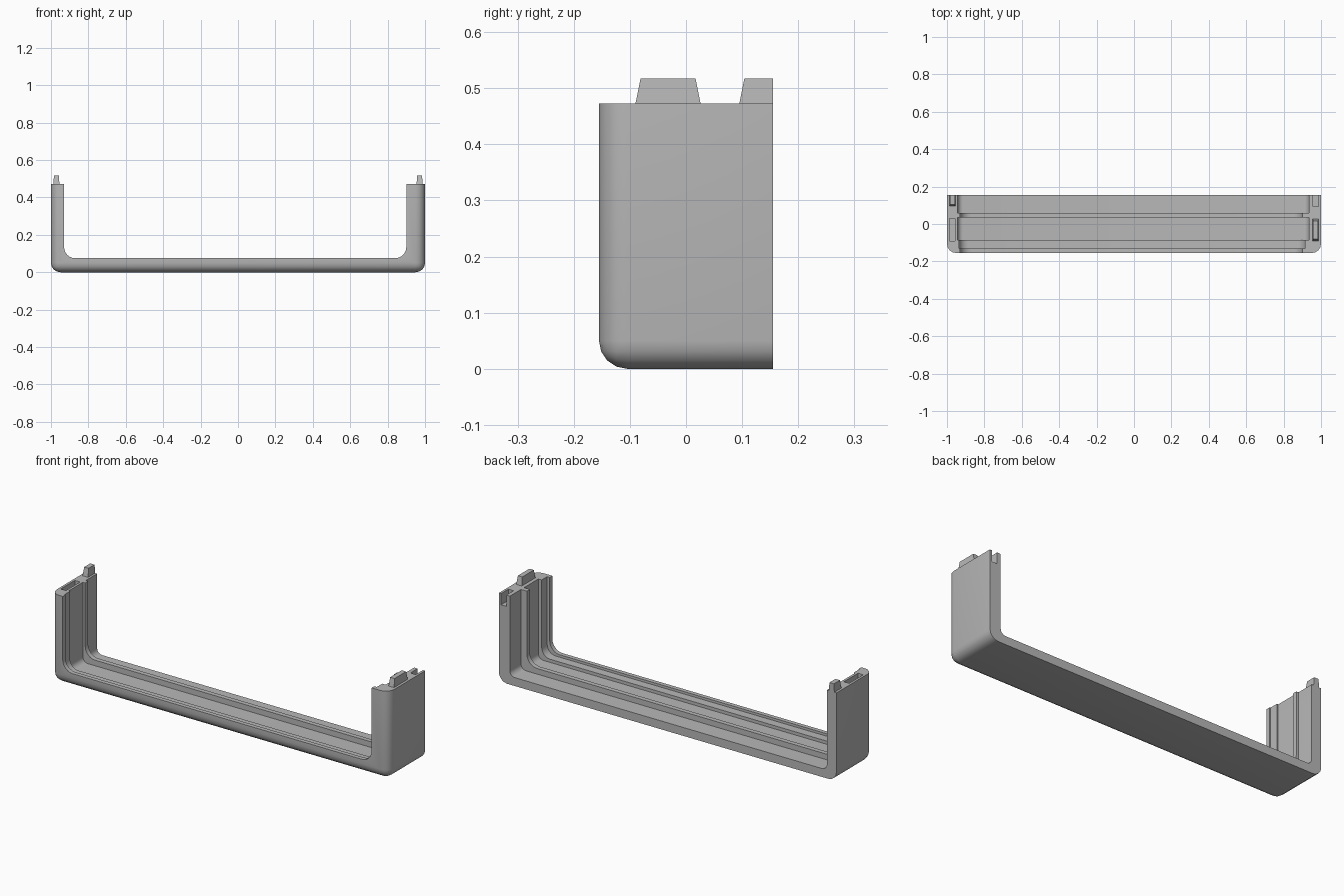
import bpy, bmesh, math
from mathutils import Vector

cube = bpy.data.objects.get("Cube")
if cube:
    bpy.data.objects.remove(cube, do_unlink=True)

BACK, TOP = 0.155, 0.473

grey = bpy.data.materials.new("plain_grey")
grey.use_nodes = True
colour = (0.48, 0.48, 0.48, 1)
grey.diffuse_color = colour
for node in grey.node_tree.nodes:
    if node.type == 'BSDF_PRINCIPLED':
        node.inputs["Base Color"].default_value = colour


def finish(bm, name):
    bmesh.ops.recalc_face_normals(bm, faces=bm.faces[:])
    mesh = bpy.data.meshes.new(name)
    bm.to_mesh(mesh)
    bm.free()
    mesh.materials.append(grey)
    ob = bpy.data.objects.new(name, mesh)
    bpy.context.collection.objects.link(ob)
    return ob


def activate(ob):
    bpy.ops.object.select_all(action='DESELECT')
    ob.select_set(True)
    bpy.context.view_layer.objects.active = ob


def box(bm, low, high):
    made = bmesh.ops.create_cube(bm, size=1)["verts"]
    for v in made:
        v.co = Vector([(low[i] + high[i]) / 2 + v.co[i] * (high[i] - low[i]) for i in range(3)])
    return made


def opening(left, right, floor, radius, y0, y1):
    """U-shaped cutter with rounded lower corners, extruded along y."""
    outline = [(right, 1), (left, 1)]
    for cx, start in ((left + radius, math.pi), (right - radius, 1.5 * math.pi)):
        for i in range(7):
            a = start + i * math.pi / 12
            outline.append((cx + radius * math.cos(a), floor + radius + radius * math.sin(a)))
    bm = bmesh.new()
    face = bm.faces.new([bm.verts.new((x, y0, z)) for x, z in outline])
    new = bmesh.ops.extrude_face_region(bm, geom=[face])["geom"]
    for v in new:
        if isinstance(v, bmesh.types.BMVert):
            v.co.y = y1
    return finish(bm, "opening_cutter")


def slot(x0, x1, y0, y1):
    bm = bmesh.new()
    box(bm, (x0, y0, TOP - 0.06), (x1, y1, 1))
    return finish(bm, "slot_cutter")


# Outer block, rounded along the front and the bottom side edges
bm = bmesh.new()
box(bm, (-1, -BACK, 0), (1, BACK, TOP))
rounded = []
for e in bm.edges:
    mid = (e.verts[0].co + e.verts[1].co) / 2
    at_front, at_bottom, at_side = mid.y < -0.1, mid.z < 0.01, abs(mid.x) > 0.9
    if at_front + at_bottom + at_side == 2 and mid.z < TOP - 0.01:
        rounded.append(e)
bmesh.ops.bevel(bm, geom=rounded, offset=0.05, offset_type='OFFSET',
                segments=4, profile=0.5, affect='EDGES')
frame = finish(bm, "u_frame")

# Main opening, stepped grooves between the ribs, and the joint slots
cutters = [
    opening(-0.93, 0.90, 0.075, 0.06, -0.5, 0.5),
    opening(-0.935, 0.915, 0.062, 0.05, -0.132, -0.06),
    opening(-0.943, 0.935, 0.045, 0.03, -0.086, 0.035),
    opening(-0.943, 0.935, 0.045, 0.03, 0.06, 0.5),
    slot(-0.987, -0.956, -0.09, 0.03),
    slot(0.956, 0.987, 0.093, 0.5),
]
activate(frame)
for cutter in cutters:
    cutter.hide_render = True
    mod = frame.modifiers.new("cut", 'BOOLEAN')
    mod.operation = 'DIFFERENCE'
    mod.solver = 'EXACT'
    mod.object = cutter
    bpy.ops.object.modifier_apply(modifier=mod.name)
    bpy.data.objects.remove(cutter, do_unlink=True)
bpy.ops.object.shade_smooth_by_angle(angle=math.radians(30))


# Tapered tabs that stand on the legs
def tab(name, x, y0, y1, taper_back):
    bm = bmesh.new()
    for v in box(bm, (x - 0.017, y0, TOP - 0.01), (x + 0.017, y1, 0.517)):
        if v.co.z > TOP:
            v.co.x += 0.004 if v.co.x < x else -0.004
            if v.co.y < (y0 + y1) / 2:
                v.co.y += 0.011
            else:
                v.co.y -= taper_back
    finish(bm, name)


tab("left_front_tab", 0.971, -0.092, 0.028, 0.011)
tab("right_back_tab", -0.971, 0.093, BACK, 0)
